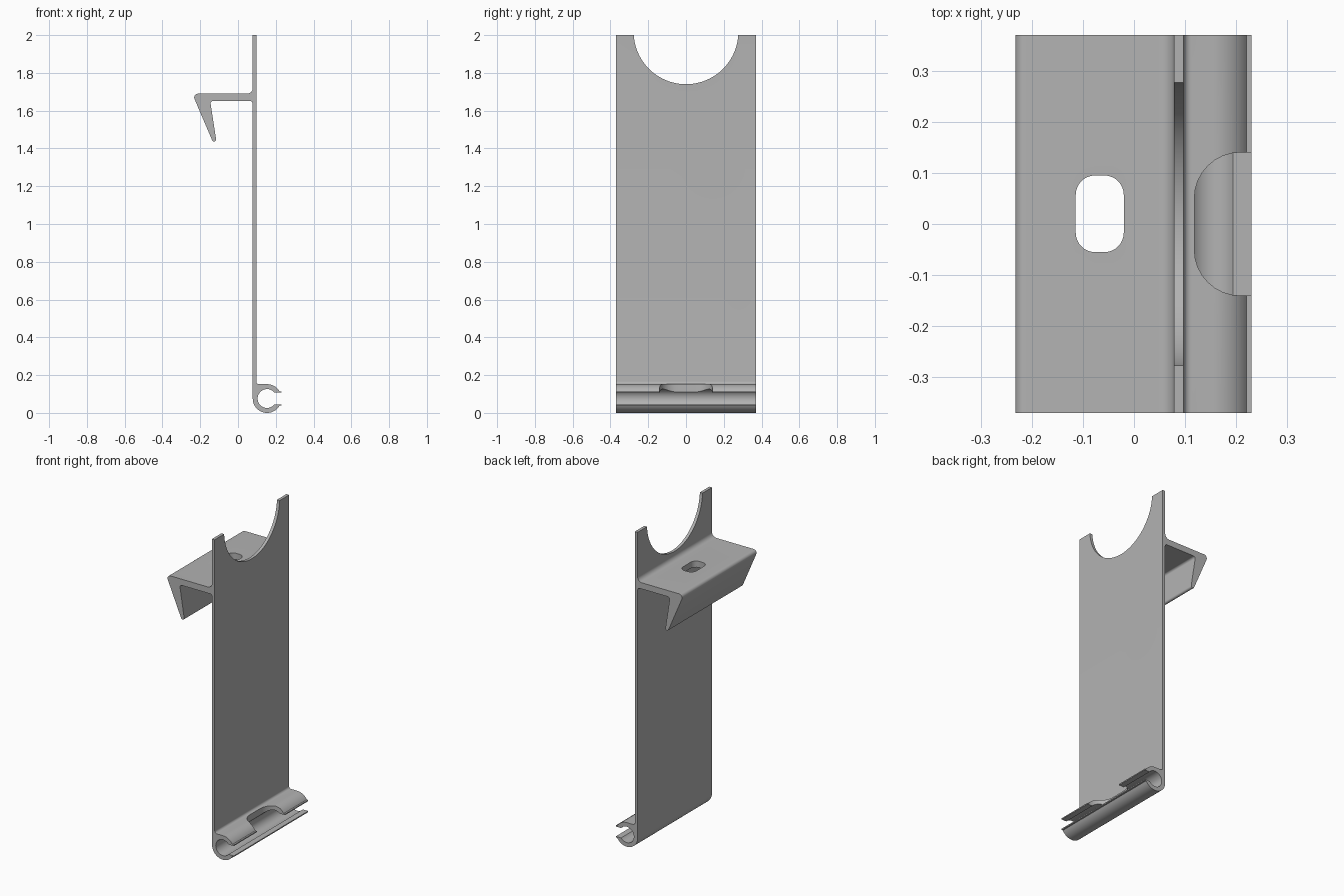
import bpy, bmesh
from math import cos, sin, radians

cube = bpy.data.objects.get("Cube")
if cube:
    bpy.data.objects.remove(cube, do_unlink=True)

HALF = 0.37  # half the length of the extrusion


def arc(cx, cy, r, start, end, n=8):
    """Points on an arc, angles in degrees."""
    angles = [radians(start + (end - start) * i / n) for i in range(n + 1)]
    return [(cx + r * cos(a), cy + r * sin(a)) for a in angles]


def rounded_rect(x0, x1, y0, y1, r):
    return (arc(x1 - r, y1 - r, r, 0, 90) + arc(x0 + r, y1 - r, r, 90, 180)
            + arc(x0 + r, y0 + r, r, 180, 270) + arc(x1 - r, y0 + r, r, 270, 360))


def prism(name, points, place, low, high):
    """Extrude a 2D outline; place maps (u, v, depth) to a position."""
    bm = bmesh.new()
    face = bm.faces.new([bm.verts.new(place(u, v, low)) for u, v in points])
    grown = bmesh.ops.extrude_face_region(bm, geom=[face])["geom"]
    for vert in grown:
        if isinstance(vert, bmesh.types.BMVert):
            vert.co += place_vec(place, high - low)
    bmesh.ops.recalc_face_normals(bm, faces=bm.faces)
    mesh = bpy.data.meshes.new(name)
    bm.to_mesh(mesh)
    bm.free()
    obj = bpy.data.objects.new(name, mesh)
    bpy.context.collection.objects.link(obj)
    return obj


def place_vec(place, depth):
    from mathutils import Vector
    return Vector(place(0, 0, depth))


def along_x(u, v, d):
    return (d, u, v)


def along_y(u, v, d):
    return (u, d, v)


def along_z(u, v, d):
    return (u, v, d)


# Cross-section: plate, shelf with hook, and open tube clip
cx, cz = 0.154, 0.076
plate_left, plate_right = 0.078, 0.097
profile = [(plate_right, 2.0), (plate_left, 2.0)]
profile += arc(0.048, 1.72, 0.03, 0, -90)
profile += arc(-0.212, 1.67, 0.02, 90, 203)          # shelf outer corner
profile += arc(-0.127, 1.448, 0.011, 203, 368)       # hook tip
profile += arc(-0.132, 1.638, 0.013, 188, 90)        # hook inner corner
profile += arc(0.063, 1.636, 0.015, 90, 0)
profile += arc(cx, cz, 0.076, 180, 330, 28)          # tube outside
profile += [(0.23, 0.038), (0.23, 0.045)]            # lower lip
profile += arc(cx, cz, 0.05, -38.3, -321.7, 40)      # tube inside
profile += [(0.23, 0.107), (0.23, 0.114)]            # upper lip
profile += arc(cx, cz, 0.076, 30, 90, 12)
profile += arc(0.112, 0.167, 0.015, 270, 180)
bracket = prism("clip_bracket", profile, along_y, -HALF, HALF)

# Cutters: round notch in the plate, slot in the shelf, recess in the upper lip
cutters = [
    prism("notch_cutter", arc(0, 2.017, 0.277, 0, 360, 96)[:-1], along_x, 0.0, 0.2),
    prism("slot_cutter", rounded_rect(-0.114, -0.02, -0.055, 0.095, 0.038), along_z, 1.6, 1.8),
    prism("recess_cutter", rounded_rect(0.118, 0.4, -0.14, 0.14, 0.09), along_z, 0.08, 0.3),
]
bpy.context.view_layer.objects.active = bracket
for cutter in cutters:
    cutter.hide_render = True
    mod = bracket.modifiers.new("cut", "BOOLEAN")
    mod.operation = "DIFFERENCE"
    mod.solver = "EXACT"
    mod.object = cutter
    bpy.ops.object.modifier_apply(modifier=mod.name)
    bpy.data.objects.remove(cutter, do_unlink=True)

# Plain grey metal
metal = bpy.data.materials.new("grey_metal")
metal.use_nodes = True
grey = (0.45, 0.45, 0.45, 1.0)
metal.diffuse_color = grey
metal.node_tree.nodes["Principled BSDF"].inputs["Base Color"].default_value = grey
bracket.data.materials.clear()
bracket.data.materials.append(metal)

bpy.ops.object.select_all(action="DESELECT")
bracket.select_set(True)
bpy.ops.object.shade_smooth_by_angle(angle=radians(30))
